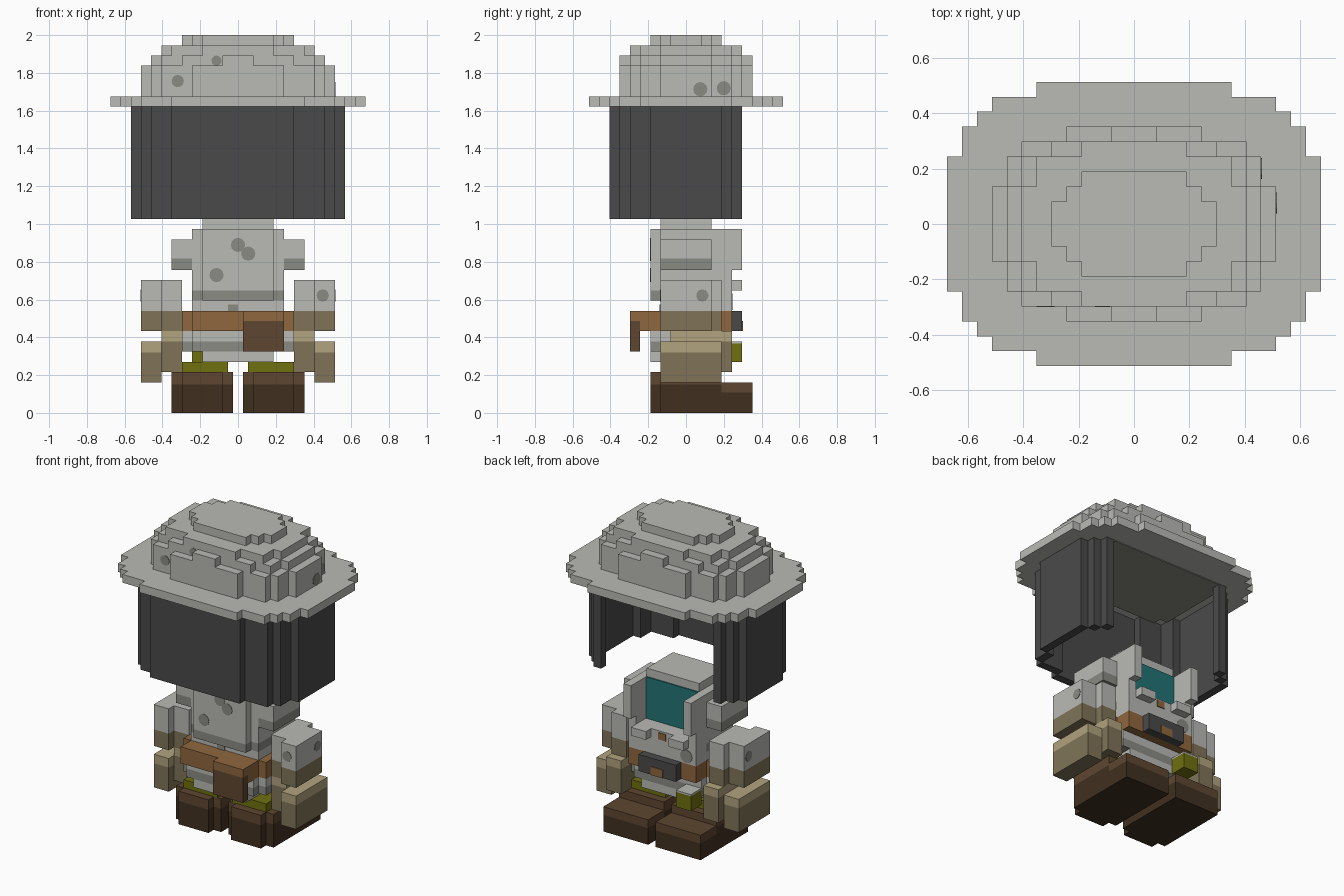
import bpy
import bmesh
from mathutils import Matrix, Vector

UNIT = 2 / 37  # one block of the grid

default_cube = bpy.data.objects.get("Cube")
if default_cube:
    bpy.data.objects.remove(default_cube, do_unlink=True)


def make_material(name, *rgb):
    linear = [((c / 255 + 0.055) / 1.055) ** 2.4 for c in rgb] + [1]
    material = bpy.data.materials.new(name)
    material.use_nodes = True
    material.diffuse_color = linear
    shader = next(n for n in material.node_tree.nodes if n.type == "BSDF_PRINCIPLED")
    shader.inputs["Base Color"].default_value = linear
    shader.inputs["Roughness"].default_value = 0.9
    return material


light = make_material("light grey cloth", 186, 187, 182)
spot = make_material("dark grey patch", 138, 139, 132)
mesh_net = make_material("charcoal net", 74, 74, 74)
leather = make_material("leather", 143, 103, 62)
brown = make_material("boot brown", 94, 70, 48)
sole = make_material("sole brown", 64, 48, 32)
tan = make_material("tan glove", 178, 163, 126)
dark_tan = make_material("dark tan glove", 128, 116, 88)
olive = make_material("olive", 112, 112, 16)
teal = make_material("teal glass", 34, 116, 118)


def finish(name, bm, material):
    bmesh.ops.recalc_face_normals(bm, faces=bm.faces)
    bmesh.ops.scale(bm, vec=Vector((UNIT, UNIT, UNIT)), verts=bm.verts)
    mesh = bpy.data.meshes.new(name)
    bm.to_mesh(mesh)
    bm.free()
    mesh.materials.append(material)
    obj = bpy.data.objects.new(name, mesh)
    bpy.context.collection.objects.link(obj)
    return obj


def blocks(name, material, *boxes, mirror=False):
    """Boxes given as x, y and z ranges in blocks; mirror adds the other side."""
    bm = bmesh.new()
    for x0, x1, y0, y1, z0, z1 in boxes:
        for side in ((1, -1) if mirror else (1,)):
            centre = Vector((side * (x0 + x1), y0 + y1, z0 + z1)) / 2
            size = Matrix.Diagonal((x1 - x0, y1 - y0, z1 - z0, 1))
            bmesh.ops.create_cube(bm, size=1, matrix=Matrix.Translation(centre) @ size)
    return finish(name, bm, material)


def stepped_layer(name, material, z0, z1, *corners):
    """Slab with a staircase outline; corners run from the widest x to the deepest y."""
    quarter = []
    for i, (x, y) in enumerate(corners):
        if i:
            quarter.append((x, corners[i - 1][1]))
        quarter.append((x, y))
    flipped = [(-x, y) for x, y in reversed(quarter)]
    half = quarter + flipped
    outline = half + [(-x, -y) for x, y in half]
    bm = bmesh.new()
    face = bm.faces.new([bm.verts.new((x, y, z0)) for x, y in outline])
    top = bmesh.ops.extrude_face_region(bm, geom=[face])["geom"]
    verts = [v for v in top if isinstance(v, bmesh.types.BMVert)]
    bmesh.ops.translate(bm, verts=verts, vec=(0, 0, z1 - z0))
    return finish(name, bm, material)


def disc(name, axis, x, y, z, radius=0.7):
    """Thin round patch facing along the given axis."""
    bm = bmesh.new()
    turn = Matrix.Rotation(1.5708, 4, "Y" if axis == "X" else "X")
    bmesh.ops.create_cone(bm, cap_ends=True, segments=12, radius1=radius, radius2=radius,
                          depth=0.1, matrix=Matrix.Translation((x, y, z)) @ turn)
    return finish(name, bm, spot)


# Hat: brim and stepped dome
stepped_layer("hat_brim", light, 30, 31,
              (12.5, 4.5), (11.5, 6.5), (10.5, 7.5), (9.5, 8.5), (6.5, 9.5))
stepped_layer("hat_dome_base", light, 31, 34, (9.5, 2.5), (8.5, 4.5), (7.5, 5.5), (4.5, 6.5))
stepped_layer("hat_dome_middle", light, 34, 35, (8.5, 2.5), (7.5, 4.5), (5.5, 5.5), (1.5, 6.5))
stepped_layer("hat_dome_upper", light, 35, 36, (7.5, 2.5), (6.5, 4.5), (3.5, 5.5))
stepped_layer("hat_dome_top", light, 36, 37, (5.5, 1.5), (4.5, 2.5), (3.5, 3.5))
stepped_layer("hat_lining", spot, 29.9, 30, (8.5, 4.5), (7.5, 5.5))
disc("hat_front_patch", "Y", -5.9, -5.5, 32.5, 0.6)
disc("hat_high_patch", "Y", -2.1, -5.5, 34.5, 0.5)
disc("hat_side_patch", "X", 9.5, 1.4, 31.7)
disc("hat_corner_patch", "X", 8.5, 3.7, 31.8)

# Net hanging from the brim, open on the far side
blocks("net_front", mesh_net, (-6.5, 5.5, -7.5, -6.5, 19, 30))
blocks("net_corners", mesh_net,
       (5.5, 8.5, -6.5, -5.5, 19, 30),
       (8.5, 9.5, -5.5, -3.5, 19, 30),
       (8.5, 9.5, 3.5, 4.5, 19, 30),
       (7.5, 8.5, 4.5, 5.5, 19, 30), mirror=True)
blocks("net_sides", mesh_net, (9.5, 10.5, -3.5, 3.5, 19, 30), mirror=True)

# Head and chest
blocks("head_top", light, (-3.5, 3.5, -2.5, 2.5, 18, 19))
blocks("chest", light,
       (-4.5, 4.5, -2.5, 2.5, 12, 18),
       (-3.5, 3.5, -3.5, -2.5, 12, 18))
blocks("chest_hem", spot,
       (-4.5, 4.5, -2.5, 2.5, 11, 12),
       (-3.5, 3.5, -3.5, -2.5, 11, 12))
blocks("visor_glass", teal, (-3.5, 3.5, 2.5, 2.65, 13, 18))
blocks("visor_posts", light,
       (3.5, 4.5, 2.5, 4.5, 13, 18),
       (3.5, 4.5, 4.5, 5.5, 14, 18), mirror=True)
blocks("face_panel", light, (-4.5, 4.5, 2.5, 4.5, 10, 13))
blocks("face_knobs", light, (1.5, 3.5, 4.5, 5.5, 12, 13), mirror=True)
blocks("face_mark", leather, (-0.5, 0.5, 4.5, 4.6, 12, 12.8))
blocks("waist", light, (-4.5, 4.5, -2.5, 2.5, 10, 11))
blocks("waist_patch", spot, (-1, 0, -2.6, -2.5, 10, 10.6))
disc("chest_patch_high", "Y", 0, -3.5, 16.45)
disc("chest_patch_middle", "Y", 1, -3.5, 15.6)
disc("chest_patch_low", "Y", -2.1, -3.5, 13.5)
disc("face_patch", "Y", -3.2, 4.5, 10.9, 0.8)

# Shoulders
blocks("shoulder_caps", light, (4.5, 6.5, -2.5, 2.5, 15.1, 17), mirror=True)
blocks("shoulder_undersides", spot, (4.5, 6.5, -2.5, 2.5, 14, 15.1), mirror=True)

# Belt with pouch and buckle
stepped_layer("belt", leather, 8, 10, (5.5, 2.5), (4.5, 4.5))
blocks("belt_pouch_flap", leather, (0.5, 4.5, -5.5, -4.5, 9, 10))
blocks("belt_pouch", brown, (0.5, 4.5, -5.5, -4.5, 6, 9))
blocks("buckle", mesh_net, (-2.5, 2.5, 4.5, 5.5, 8, 10))
blocks("buckle_mark", leather, (-0.8, 0.8, 5.5, 5.6, 8, 9))

# Hips and legs
stepped_layer("hips", light, 7, 8, (5.5, 2.5), (4.5, 3.5))
stepped_layer("hip_band", spot, 6, 7, (5.5, 2.5), (4.5, 3.5))
stepped_layer("hip_base", light, 5, 6, (3.5, 3.5))
blocks("legs", olive, (1, 5.5, -2.5, 2.5, 4, 5), mirror=True)
blocks("hip_flask", olive, (-4.5, -2.5, 3.5, 5.5, 5, 6.8))
blocks("hip_flask_cap", light, (-4.5, -2.5, 3.5, 5.5, 6.8, 7))

# Boots with rounded heels and lower toes
blocks("boot_soles", sole,
       (0.5, 6.5, -2.5, 3.5, 0, 2.8),
       (1.5, 5.5, -3.5, -2.5, 0, 2.8),
       (0.5, 6.5, 3.5, 6.5, 0, 2), mirror=True)
blocks("boot_uppers", brown,
       (0.5, 6.5, -2.5, 3.5, 2.8, 4),
       (1.5, 5.5, -3.5, -2.5, 2.8, 4),
       (0.5, 6.5, 3.5, 6.5, 2, 3), mirror=True)

# Arms: sleeves, cuffs and gloves
blocks("sleeves", light,
       (7.5, 9.5, -2.5, 2.5, 10, 13),
       (5.5, 7.5, -1.5, 3.5, 10, 13), mirror=True)
blocks("cuffs", dark_tan,
       (7.5, 9.5, -2.5, 2.5, 8, 10),
       (5.5, 7.5, -1.5, 3.5, 8, 10), mirror=True)
blocks("glove_palms", dark_tan, (5.5, 7.5, -1.5, 4.5, 4, 7), mirror=True)
blocks("glove_palm_tops", tan, (5.5, 7.5, -1.5, 4.5, 7, 8), mirror=True)
blocks("glove_backs", dark_tan, (7.5, 9.5, -2.5, 3.5, 3, 5.9), mirror=True)
blocks("glove_back_tops", tan, (7.5, 9.5, -2.5, 3.5, 5.9, 7), mirror=True)
disc("sleeve_front_patch", "Y", 8.3, -2.5, 11.5, 0.6)
for side in (1, -1):
    disc("sleeve_side_patch", "X", side * 9.5, 1.6, 11.5, 0.6)
